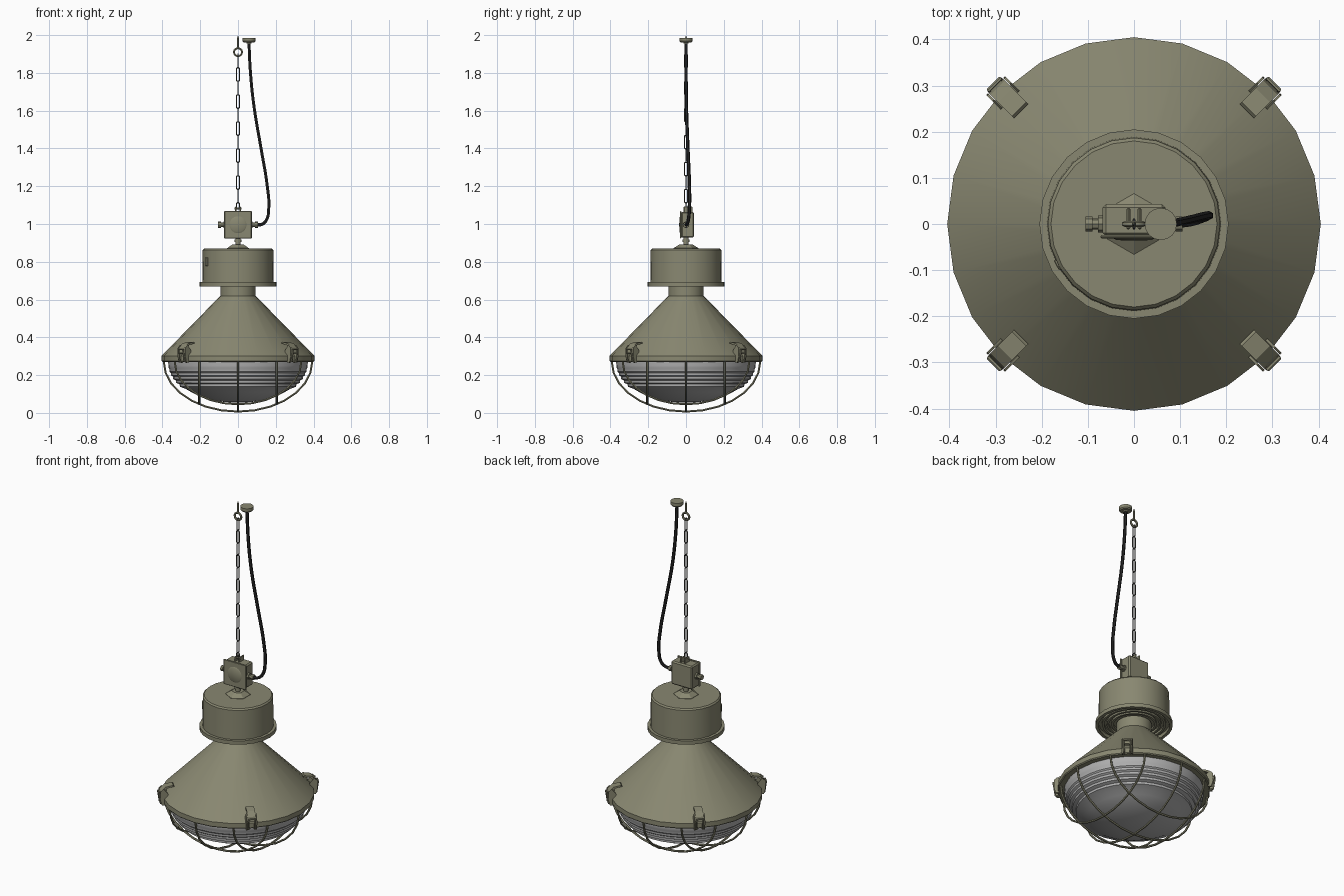
import bpy, bmesh
from math import sin, cos, pi, sqrt, radians
from mathutils import Matrix, Vector

cube = bpy.data.objects.get("Cube")
if cube:
    bpy.data.objects.remove(cube)


def material(name, r, g, b):
    m = bpy.data.materials.new(name)
    m.use_nodes = True
    m.diffuse_color = (r, g, b, 1)
    m.node_tree.nodes["Principled BSDF"].inputs["Base Color"].default_value = (r, g, b, 1)
    return m


OLIVE = material("olive paint", 0.25, 0.245, 0.165)
GLASS = material("grey glass", 0.43, 0.43, 0.43)
BLACK = material("black rubber", 0.02, 0.02, 0.02)
STEEL = material("dark steel", 0.07, 0.07, 0.065)


def finish(name, mesh, mat, matrix=Matrix()):
    mesh.materials.clear()
    mesh.materials.append(mat)
    mesh.shade_smooth()
    mesh.set_sharp_from_angle(angle=radians(32))
    obj = bpy.data.objects.new(name, mesh)
    obj.matrix_world = matrix
    bpy.context.collection.objects.link(obj)
    return obj


def from_bmesh(name, bm, mat, matrix=Matrix()):
    bmesh.ops.remove_doubles(bm, verts=bm.verts, dist=1e-5)
    bmesh.ops.recalc_face_normals(bm, faces=bm.faces)
    mesh = bpy.data.meshes.new(name)
    bm.to_mesh(mesh)
    bm.free()
    return finish(name, mesh, mat, matrix)


def lathe(name, profile, mat, sides=24, matrix=Matrix(), phase=0):
    """Spin (radius, height) points around z."""
    bm = bmesh.new()
    verts = [bm.verts.new((r, 0, z)) for r, z in profile]
    edges = [bm.edges.new(pair) for pair in zip(verts, verts[1:])]
    bmesh.ops.spin(bm, geom=verts + edges, cent=(0, 0, 0), axis=(0, 0, 1),
                   angle=2 * pi, steps=sides, use_duplicate=False)
    return from_bmesh(name, bm, mat, matrix @ Matrix.Rotation(phase, 4, 'Z'))


def box(name, low, high, mat, bevel=0.0, matrix=Matrix()):
    low, high = Vector(low), Vector(high)
    bm = bmesh.new()
    bmesh.ops.create_cube(bm, size=1)
    for v in bm.verts:
        v.co = Vector([(low[i] + high[i]) / 2 + v.co[i] * (high[i] - low[i]) for i in range(3)])
    if bevel:
        bmesh.ops.bevel(bm, geom=bm.edges[:], offset=bevel, segments=1, affect='EDGES')
    return from_bmesh(name, bm, mat, matrix)


def tube(name, points, radius, mat, closed=False, smooth=False, matrix=Matrix()):
    """Round wire along a path."""
    curve = bpy.data.curves.new(name, 'CURVE')
    curve.dimensions = '3D'
    curve.bevel_depth = radius
    curve.bevel_resolution = 1
    curve.use_fill_caps = True
    curve.resolution_u = 5
    if smooth:
        spline = curve.splines.new('BEZIER')
        spline.bezier_points.add(len(points) - 1)
        for bp, p in zip(spline.bezier_points, points):
            bp.co = p
            bp.handle_left_type = bp.handle_right_type = 'AUTO'
    else:
        spline = curve.splines.new('POLY')
        spline.points.add(len(points) - 1)
        for sp, p in zip(spline.points, points):
            sp.co = (*p, 1)
    spline.use_cyclic_u = closed
    temp = bpy.data.objects.new(name + "_path", curve)
    mesh = bpy.data.meshes.new_from_object(temp)
    bpy.data.objects.remove(temp)
    bpy.data.curves.remove(curve)
    mesh.name = name
    return finish(name, mesh, mat, matrix)


def extrude_profile(name, points, half_width, mat, matrix=Matrix()):
    """Extrude an (x, z) outline along y."""
    bm = bmesh.new()
    face = bm.faces.new([bm.verts.new((x, -half_width, z)) for x, z in points])
    new = bmesh.ops.extrude_face_region(bm, geom=[face])["geom"]
    bmesh.ops.translate(bm, vec=(0, 2 * half_width, 0),
                        verts=[g for g in new if isinstance(g, bmesh.types.BMVert)])
    return from_bmesh(name, bm, mat, matrix)


# Conical shade with rim and neck
lathe("shade", [(0, 0.29), (0.37, 0.29), (0.372, 0.27), (0.4, 0.27), (0.405, 0.275),
                (0.405, 0.302), (0.398, 0.309), (0.093, 0.62), (0.093, 0.68)], OLIVE)

# Gear housing with a grooved underside
underside = []
for r in (0.12, 0.145, 0.17):
    underside += [(r - 0.012, 0.69), (r - 0.012, 0.678), (r, 0.678), (r, 0.69)]
lathe("gear_housing", [(0, 0.69)] + underside +
      [(0.188, 0.69), (0.188, 0.67), (0.205, 0.67), (0.205, 0.692), (0.189, 0.692),
       (0.187, 0.862), (0.18, 0.87), (0, 0.87)], OLIVE)
side = Matrix.Rotation(radians(208), 4, 'Z')
box("housing_tag", (0.183, -0.012, 0.778), (0.191, 0.012, 0.822), OLIVE, 0.002, side)

# Hexagonal collar and stem
lathe("collar", [(0, 0.866), (0.066, 0.866), (0.066, 0.872), (0.034, 0.892), (0, 0.892)],
      OLIVE, 6, phase=pi / 6)
lathe("stem", [(0, 0.88), (0.014, 0.88), (0.014, 0.905), (0.019, 0.905), (0.019, 0.918),
               (0.014, 0.918), (0.014, 0.935), (0, 0.935)], OLIVE, 12)

# Ribbed glass bowl
RIM, DEPTH, TOP = 0.37, 0.218, 0.272


def bowl_radius(z):
    return RIM * sqrt(max(0, 1 - ((TOP - z) / DEPTH) ** 2))


bowl = [(RIM, 0.289)]
for i in range(7):
    z = TOP - 0.02 * i
    bowl += [(bowl_radius(z), z), (bowl_radius(z) - 0.001, z - 0.013)]
for i in range(9):
    a = radians(42 + 6 * i)
    bowl.append((RIM * cos(a), TOP - DEPTH * sin(a)))
lathe("glass_bowl", bowl[:-1] + [(0, TOP - DEPTH)], GLASS, 36)

# Guard cage: three wires each way
REACH, DROP = 0.393, 0.264
for turn, label in ((0, "cross"), (pi / 2, "long")):
    for offset in (-0.205, 0, 0.205):
        half = sqrt(REACH ** 2 - offset ** 2)
        path = [(half * cos(pi * k / 14), offset, 0.271 - DROP * half / REACH * sin(pi * k / 14))
                for k in range(15)]
        tube("guard_wire_" + label, path, 0.006, OLIVE, matrix=Matrix.Rotation(turn, 4, 'Z'))

# Four rim latches
for k in range(4):
    m = Matrix.Rotation(radians(45 + 90 * k), 4, 'Z')
    extrude_profile("latch_lever", [(0.424, 0.318), (0.418, 0.345), (0.395, 0.368), (0.352, 0.376),
                                    (0.346, 0.369), (0.388, 0.358), (0.406, 0.34), (0.41, 0.315)],
                    0.022, OLIVE, m)
    for s in (-1, 1):
        extrude_profile("latch_cheek", [(0.395, 0.266), (0.414, 0.266), (0.424, 0.3), (0.422, 0.345),
                                        (0.405, 0.36), (0.38, 0.33)], 0.003, OLIVE,
                        m @ Matrix.Translation((0, s * 0.026, 0)))
    tube("latch_bail", [(0.4, -0.017, 0.268), (0.42, -0.017, 0.275), (0.428, -0.017, 0.335),
                        (0.428, 0.017, 0.335), (0.42, 0.017, 0.275), (0.4, 0.017, 0.268)],
         0.005, OLIVE, matrix=m)

# Junction box with cover, lugs and cable glands
box("junction_box", (-0.068, -0.026, 0.928), (0.068, 0.043, 1.064), OLIVE, 0.007)
box("box_cover", (-0.073, -0.031, 0.923), (0.073, -0.024, 1.069), OLIVE, 0.003)
lathe("cover_boss", [(0.045, 0), (0.038, 0.004), (0, 0.005)], OLIVE, 24,
      Matrix.Translation((0, -0.031, 0.996)) @ Matrix.Rotation(pi / 2, 4, 'X'))
for s in (-1, 1):
    lathe("cable_gland", [(0, 0.06), (0.018, 0.06), (0.018, 0.078), (0.012, 0.078), (0.012, 0.09),
                          (0.016, 0.09), (0.016, 0.105), (0, 0.105)], OLIVE, 8,
          Matrix.Translation((0, 0, 0.996)) @ Matrix.Rotation(s * pi / 2, 4, 'Y'))
    box("hanger_lug", (s * 0.012 - 0.004, -0.012, 1.06), (s * 0.012 + 0.004, 0.035, 1.092), OLIVE, 0.003)
tube("hanger_pin", [(-0.018, 0, 1.082), (0.018, 0, 1.082)], 0.005, OLIVE)


# Chain of alternating links
def link_path(half_height, half_width):
    straight = half_height - half_width
    return [(half_width * cos(a), 0, half_width * sin(a) + (straight if k < 5 else -straight))
            for k, a in enumerate([pi * i / 4 for i in range(5)] + [pi + pi * i / 4 for i in range(5)])]


for i in range(12):
    m = Matrix.Translation((0, 0, 1.863 - 0.0715 * i)) @ Matrix.Rotation(pi / 2 * (i % 2 == 0), 4, 'Z')
    if i < 11:
        tube("chain_link", link_path(0.037, 0.0085), 0.0035, STEEL, True, matrix=m)
    else:
        tube("end_link", link_path(0.018, 0.0085), 0.0035, STEEL, True,
             matrix=Matrix.Translation((0, 0, 1.096)))

# Ceiling eye bolt
tube("eye_ring", [(0.021 * cos(pi * k / 8), 0, 1.91 + 0.021 * sin(pi * k / 8)) for k in range(16)],
     0.006, OLIVE, True)
lathe("eye_screw", [(0, 1.93), (0.005, 1.93), (0.005, 1.985), (0, 2.0)], OLIVE, 8)

# Ceiling rose and power cable
lathe("ceiling_rose", [(0, 1.955), (0.014, 1.955), (0.014, 1.962), (0.03, 1.962), (0.035, 1.968),
                       (0.035, 1.986), (0, 1.986)], OLIVE, 16, Matrix.Translation((0.058, 0, 0)))
tube("power_cable", [(0.058, 0, 1.96), (0.066, 0, 1.8), (0.085, 0.002, 1.62), (0.122, 0.01, 1.4),
                     (0.155, 0.018, 1.2), (0.163, 0.018, 1.09), (0.15, 0.012, 1.02),
                     (0.125, 0.004, 0.998), (0.095, 0, 0.996)], 0.009, BLACK, smooth=True)
